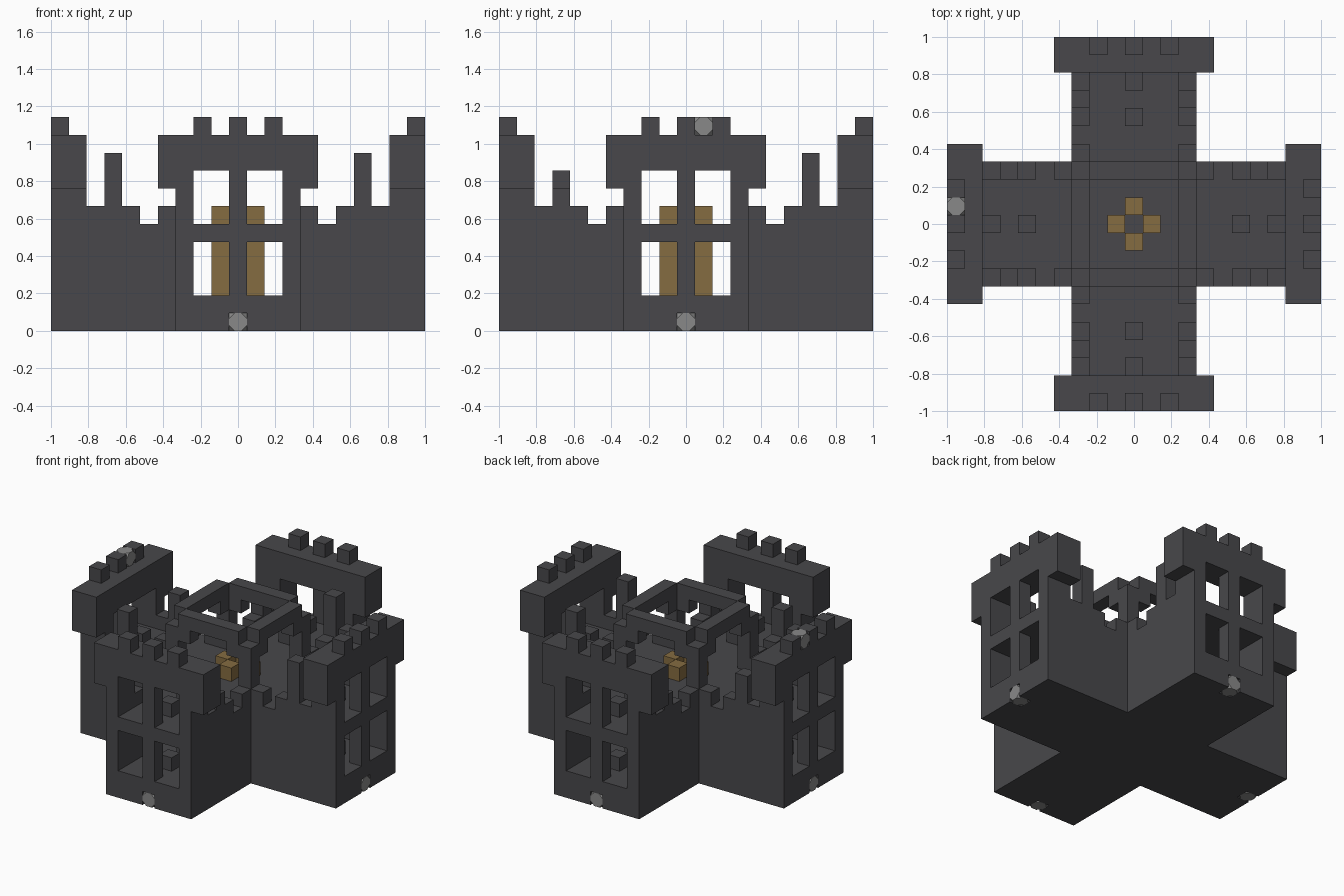
import bpy
import bmesh
from mathutils import Matrix, Vector

if "Cube" in bpy.data.objects:
    bpy.data.objects.remove(bpy.data.objects["Cube"])

U = 2 / 21  # one block


def material(name, rgb):
    mat = bpy.data.materials.new(name)
    mat.use_nodes = True
    mat.diffuse_color = (*rgb, 1)
    mat.node_tree.nodes["Principled BSDF"].inputs["Base Color"].default_value = (*rgb, 1)
    return mat


STONE = material("dark stone", (0.065, 0.064, 0.07))
WOOD = material("brown wood", (0.235, 0.15, 0.053))
PALE = material("pale grey stone", (0.25, 0.25, 0.25))


def build(name, boxes, mat=STONE, turn=0, cut=0):
    """Join boxes (x0, x1, y0, y1, z0, z1 in blocks), turned by quarter turns."""
    bm = bmesh.new()
    for x0, x1, y0, y1, z0, z1 in boxes:
        size = Vector((x1 - x0, y1 - y0, z1 - z0))
        mid = Vector((x0 + x1, y0 + y1, z0 + z1)) / 2
        bmesh.ops.create_cube(bm, size=1, matrix=Matrix.Translation(mid) @ Matrix.Diagonal((*size, 1)))
    if cut:
        bmesh.ops.bevel(bm, geom=bm.verts[:], offset=cut, segments=1, affect='VERTICES')
    spin = Matrix.Rotation(turn * 1.5707963268, 4, 'Z')
    bmesh.ops.transform(bm, matrix=Matrix.Scale(U, 4) @ spin, verts=bm.verts)
    mesh = bpy.data.meshes.new(name)
    bm.to_mesh(mesh)
    bm.free()
    mesh.materials.append(mat)
    obj = bpy.data.objects.new(name, mesh)
    bpy.context.collection.objects.link(obj)
    return obj


def block(x, y, z0, z1):
    return (x - .5, x + .5, y - .5, y + .5, z0, z1)


# Cross-shaped base and upper floor
build("base", [(-9.5, 9.5, -3.5, 3.5, 0, 2),
               (-3.5, 3.5, 3.5, 9.5, 0, 2), (-3.5, 3.5, -9.5, -3.5, 0, 2)])
build("upper_floor", [(-9.5, 9.5, -2.5, 2.5, 5, 6),
                      (-2.5, 2.5, 2.5, 9.5, 5, 6), (-2.5, 2.5, -9.5, -2.5, 5, 6)])

# Height of the broken post on each side wall (left, right) of each arm
posts = [(9, 8), (10, 10), (10, 8), (9, 10)]
arms = ["front", "right", "back", "left"]
arms[1], arms[3] = "left", "right"

for turn, arm in enumerate(arms):
    # Outer sill with a niche for the door stone
    build(arm + "_sill", [(-3.5, -.5, -10.5, -9.5, 0, 1), (.5, 3.5, -10.5, -9.5, 0, 1),
                          (-3.5, 3.5, -10.5, -9.5, 1, 2)], turn=turn)
    build(arm + "_door_stone", [block(0, -10, 0, 1)], PALE, turn, cut=.3)

    # End wall: jambs, mullion and transom around four windows
    build(arm + "_window_wall", [(-3.5, -2.5, -10.5, -8.5, 2, 8), (2.5, 3.5, -10.5, -8.5, 2, 8),
                                 (-.5, .5, -10.5, -9.5, 2, 9),
                                 (-2.5, -.5, -10.5, -9.5, 5, 6), (.5, 2.5, -10.5, -9.5, 5, 6)],
          turn=turn)

    # Overhanging gallery with merlons
    build(arm + "_gallery", [(-4.5, -2.5, -10.5, -8.5, 8, 11), (2.5, 4.5, -10.5, -8.5, 8, 11),
                             (-2.5, 2.5, -10.5, -8.5, 9, 11)], turn=turn)
    build(arm + "_merlons", [block(x, -10, 11, 12) for x in (-2, 0, 2)], turn=turn)

    # Side walls with crenels and a tall broken post
    walls = []
    for x, post in zip((-3, 3), posts[turn]):
        walls.append((x - .5, x + .5, -8.5, -3.5, 2, 6))
        walls += [block(x, y, 6, 7) for y in (-8, -6, -4)]
        walls.append(block(x, -7, 6, post))
    build(arm + "_side_walls", walls, turn=turn)

    # Low seats on both floors
    build(arm + "_seats", [block(0, y, z, z + 1) for y in (-8, -6) for z in (2, 6)], turn=turn)

    # Central tower: corner pillar, lintel and its corbels
    build(arm + "_tower_pillar", [block(3, -3, 2, 10)], turn=turn)
    build(arm + "_tower_lintel", [(-2.5, 2.5, -3.5, -2.5, 10, 11),
                                  block(-2, -3, 9, 10), block(2, -3, 9, 10)], turn=turn)

    # Wooden post at the middle
    build(arm + "_wooden_post", [block(0, -1, 2, 7)], WOOD, turn)

# Single pale stone between two merlons
build("pale_merlon", [block(-10, 1, 11, 12)], PALE, cut=.3)
